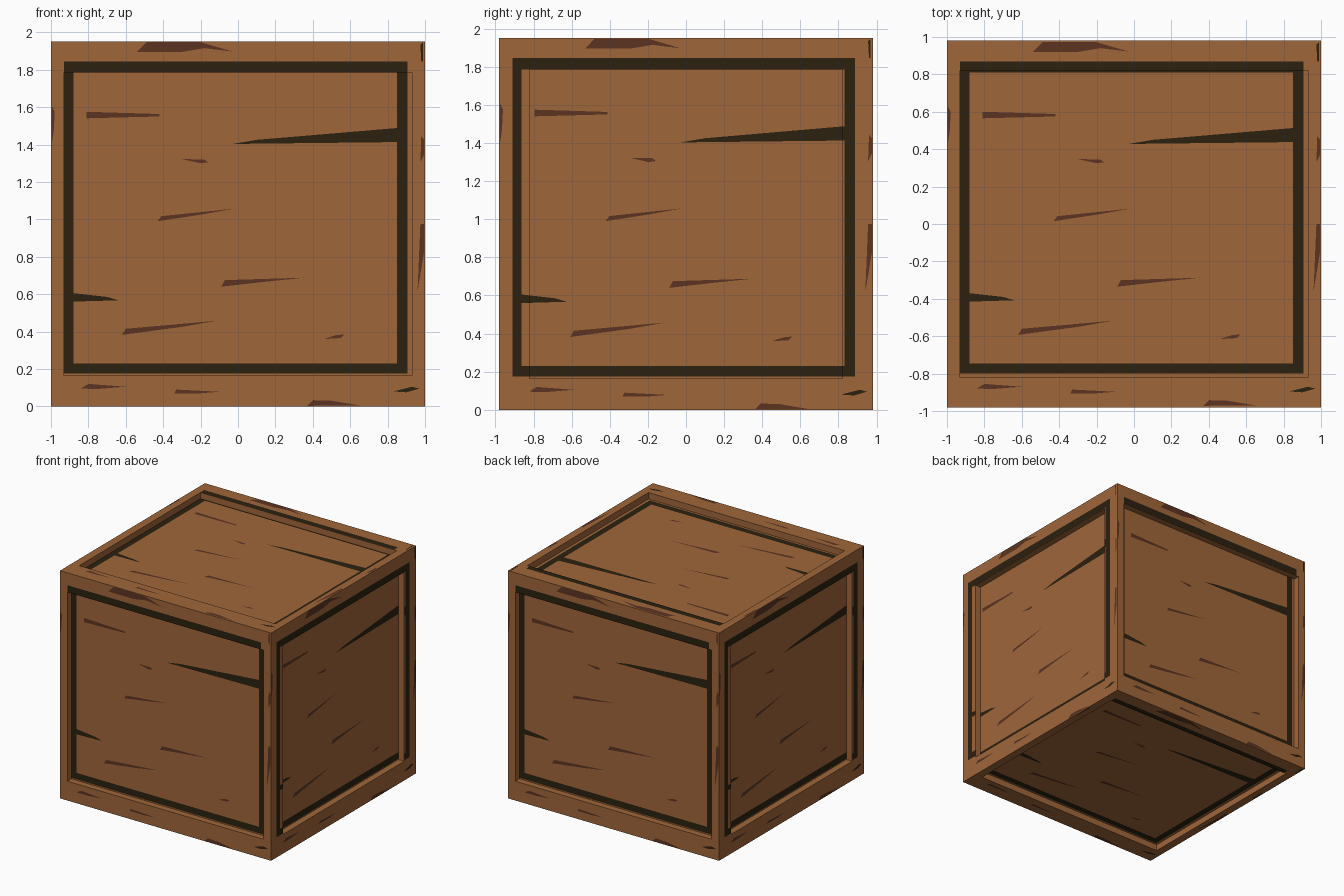
import bpy
import bmesh
from itertools import product
from mathutils import Vector

if "Cube" in bpy.data.objects:
    bpy.data.objects.remove(bpy.data.objects["Cube"])

HALF = Vector((1, 0.98, 0.975))       # outer half size of the crate
OPEN = Vector((0.93, 0.82, 0.81))     # half size of the openings between beams
RECESS = 0.055
LIFT = 0.002
CENTRE = Vector((0, 0, HALF.z))


def make_material(name, colour):
    mat = bpy.data.materials.new(name)
    mat.use_nodes = True
    mat.diffuse_color = (*colour, 1)
    mat.node_tree.nodes["Principled BSDF"].inputs["Base Color"].default_value = (*colour, 1)
    return mat


wood = make_material("warm wood", (0.352, 0.133, 0.042))
grain_brown = make_material("grain brown", (0.107, 0.034, 0.016))
crack_dark = make_material("crack dark", (0.025, 0.015, 0.005))


def add_object(name, bm, materials):
    mesh = bpy.data.meshes.new(name)
    bm.to_mesh(mesh)
    bm.free()
    for mat in materials:
        mesh.materials.append(mat)
    obj = bpy.data.objects.new(name, mesh)
    bpy.context.collection.objects.link(obj)


def box(name, low, high):
    low, high = Vector(low), Vector(high)
    bm = bmesh.new()
    bmesh.ops.create_cube(bm, size=1)
    for v in bm.verts:
        v.co = (low + high) / 2 + v.co * (high - low) + CENTRE
    add_object(name, bm, [wood])


# Recessed panels: the six faces of one inner block
core = HALF - Vector((RECESS,) * 3)
box("inner_panels", -core, core)

# Corner posts, and the rails between them
names = ("cross_rail", "side_rail", "corner_post")
for axis, name in enumerate(names):
    a, b = [i for i in range(3) if i != axis]
    for sa, sb in product((-1, 1), repeat=2):
        low, high = Vector(), Vector()
        reach = HALF[axis] if name == "corner_post" else OPEN[axis]
        low[axis], high[axis] = -reach, reach
        for i, s in ((a, sa), (b, sb)):
            low[i], high[i] = sorted((s * OPEN[i], s * HALF[i]))
        box(name, low, high)


def rect(u0, u1, v0, v1):
    return [(u0, v0), (u1, v0), (u1, v1), (u0, v1)]


# Painted shapes shared by every side, in face coordinates
dark_border = [
    rect(-0.93, -0.88, -0.8, 0.87), rect(0.85, 0.905, -0.8, 0.87),
    rect(-0.88, 0.85, -0.8, -0.745), rect(-0.88, 0.85, 0.81, 0.87),
]
cracks = [
    [(-0.03, 0.428), (0.85, 0.438), (0.85, 0.513), (0.1, 0.45)],
    [(-0.88, -0.415), (-0.64, -0.408), (-0.7, -0.39), (-0.88, -0.37)],
    [(0.83, -0.895), (0.9, -0.9), (0.97, -0.88), (0.93, -0.87)],
    [(0.98, 0.87), (0.988, 0.87), (0.988, 0.97), (0.975, 0.96)],
]
grain = [
    [(-0.81, 0.565), (-0.42, 0.575), (-0.42, 0.588), (-0.81, 0.6)],
    [(-0.3, 0.347), (-0.2, 0.325), (-0.16, 0.33), (-0.18, 0.345)],
    [(-0.43, 0.015), (-0.2, 0.05), (-0.02, 0.082), (-0.41, 0.042)],
    [(-0.09, -0.335), (0.18, -0.305), (0.36, -0.287), (-0.07, -0.3)],
    [(-0.62, -0.593), (-0.3, -0.55), (-0.11, -0.517), (-0.6, -0.56)],
    [(0.46, -0.615), (0.55, -0.61), (0.57, -0.59), (0.52, -0.595)],
]
edge_wear = [
    [(-0.54, 0.92), (-0.3, 0.92), (-0.18, 0.94), (-0.03, 0.922),
     (-0.2, 0.972), (-0.49, 0.972)],
    [(-0.84, -0.88), (-0.75, -0.882), (-0.6, -0.87), (-0.8, -0.855)],
    [(-0.34, -0.905), (-0.2, -0.905), (-0.1, -0.897), (-0.33, -0.885)],
    [(0.37, -0.972), (0.65, -0.97), (0.5, -0.945), (0.4, -0.942)],
    [(0.96, -0.36), (0.995, -0.15), (0.995, 0), (0.975, 0)],
    [(0.975, 0.33), (0.995, 0.37), (0.995, 0.45), (0.98, 0.47)],
    [(-0.995, 0.43), (-0.985, 0.5), (-0.98, 0.6), (-0.995, 0.63)],
]


def paint_side(name, u_axis, v_axis):
    """Lay the painted shapes on one side, stepping down inside the opening."""
    u_axis, v_axis = Vector(u_axis), Vector(v_axis)
    normal = u_axis.cross(v_axis)

    def extent(size, axis):
        return abs(size.dot(Vector([abs(c) for c in axis])))

    open_u, open_v = extent(OPEN, u_axis), extent(OPEN, v_axis)
    scale = extent(HALF, u_axis)
    bm = bmesh.new()
    for index, shapes in enumerate((grain + edge_wear, dark_border + cracks)):
        for shape in shapes:
            face = bm.faces.new([bm.verts.new((u * scale, v, 0)) for u, v in shape])
            face.material_index = index
            face.normal_update()
            if face.normal.z < 0:
                face.normal_flip()
    # Cut the shapes where they cross the rim of the opening
    for co, no in (((open_u, 0, 0), (1, 0, 0)), ((-open_u, 0, 0), (1, 0, 0)),
                   ((0, open_v, 0), (0, 1, 0)), ((0, -open_v, 0), (0, 1, 0))):
        geom = bm.verts[:] + bm.edges[:] + bm.faces[:]
        bmesh.ops.bisect_plane(bm, geom=geom, plane_co=co, plane_no=no)
    bmesh.ops.split_edges(bm, edges=bm.edges[:])
    surface = extent(HALF, normal) + LIFT
    for face in bm.faces:
        mid = face.calc_center_median()
        inside = abs(mid.x) < open_u and abs(mid.y) < open_v
        for v in face.verts:
            v.co.z = surface - RECESS if inside else surface
    for v in bm.verts:
        v.co = u_axis * v.co.x + v_axis * v.co.y + normal * v.co.z + CENTRE
    add_object(name, bm, [grain_brown, crack_dark])


X, Y, Z = Vector((1, 0, 0)), Vector((0, 1, 0)), Vector((0, 0, 1))
paint_side("front_markings", X, Z)
paint_side("back_markings", -X, Z)
paint_side("left_markings", Y, Z)
paint_side("right_markings", -Y, Z)
paint_side("top_markings", X, Y)
paint_side("bottom_markings", -X, Y)
